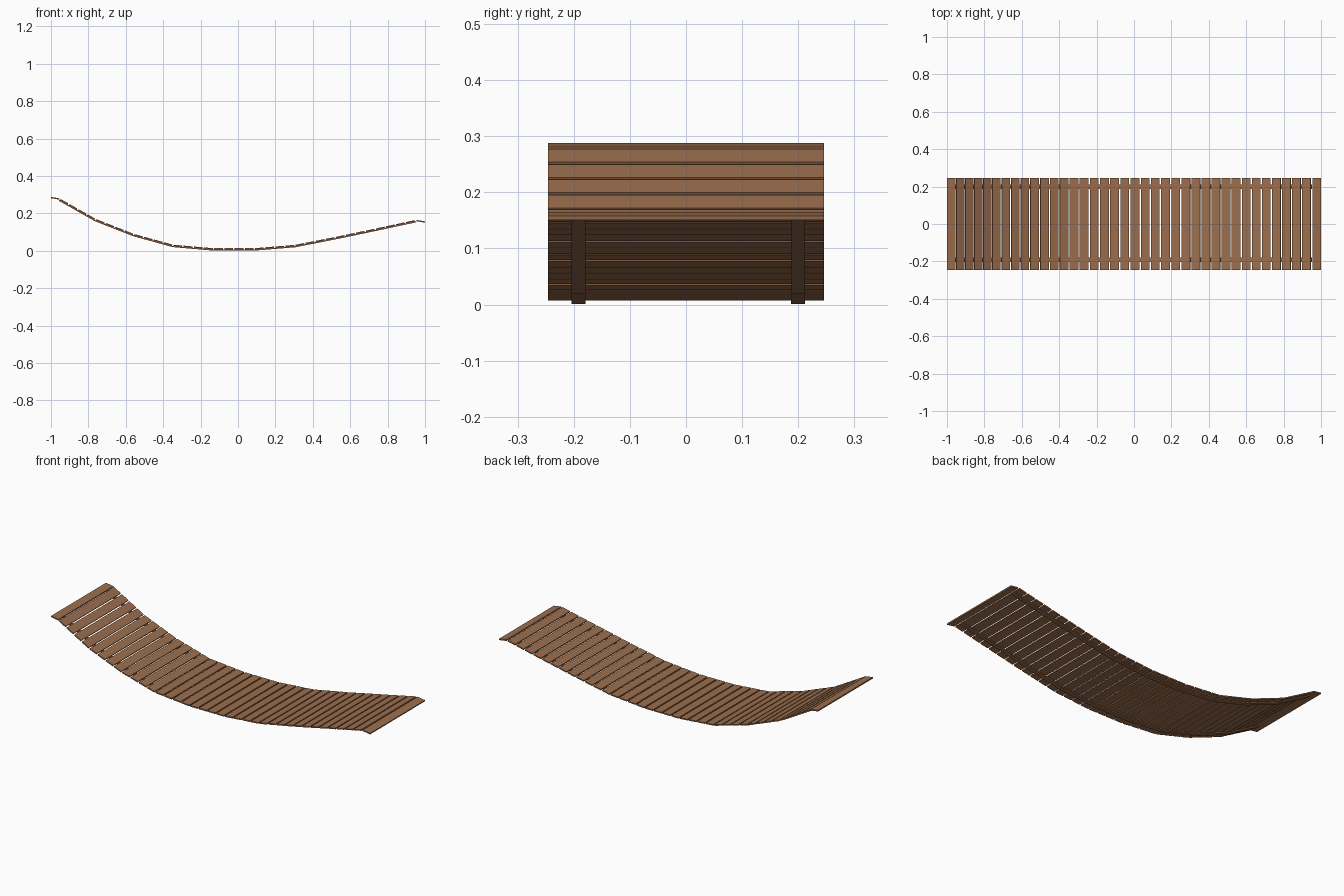
import bpy, math
from mathutils import Matrix, Vector

if "Cube" in bpy.data.objects:
    bpy.data.objects.remove(bpy.data.objects["Cube"])


def material(name, rgb):
    m = bpy.data.materials.new(name)
    m.diffuse_color = (*rgb, 1)
    m.use_nodes = True
    m.node_tree.nodes["Principled BSDF"].inputs["Base Color"].default_value = m.diffuse_color
    return m


wood = material("brown wood", (0.33, 0.155, 0.075))
beam_wood = material("dark wood", (0.30, 0.145, 0.073))


def box(name, centre, size, angle, mat):
    """Box tilted by angle in the xz plane."""
    bpy.ops.mesh.primitive_cube_add(size=1)
    o = bpy.context.object
    o.name = name
    o.data.transform(Matrix.Translation(centre) @ Matrix.Rotation(-angle, 4, 'Y')
                     @ Matrix.Diagonal((*size, 1)))
    o.data.materials.append(mat)
    return o


# sagging path (underside of the planks): nine straight spans between joints
joints = [(-0.955, 0.273), (-0.763, 0.164), (-0.559, 0.084), (-0.349, 0.026),
          (-0.131, 0.007), (0.087, 0.007), (0.305, 0.025), (0.52, 0.067),
          (0.735, 0.112), (0.950, 0.158)]
T, W, RIB = 0.007, 0.047, 0.006

for i, (a, b) in enumerate(zip(joints, joints[1:])):
    a, b = Vector((a[0], 0, a[1])), Vector((b[0], 0, b[1]))
    d = b - a
    ang = math.atan2(d.z, d.x)
    up = Vector((-math.sin(ang), 0, math.cos(ang)))
    # four planks per span
    for k in range(4):
        c = a + d * (k + 0.5) / 4 + up * T / 2
        box(f"plank_{i}_{k}", c, (W, 0.492, T), ang, wood)
    # two beams under the planks
    for side, y in (("front", -0.192), ("back", 0.2)):
        c = (a + b) / 2 - up * RIB / 2 + Vector((0, y, 0))
        box(f"{side}_beam_{i}", c, (d.length + 0.001, 0.025, RIB), ang, beam_wood)

# tilted landing planks at both ends
box("left_end_plank", (-0.977, 0, 0.281), (W, 0.492, T), math.radians(-9), wood)
box("right_end_plank", (0.977, 0, 0.158), (W, 0.492, T), math.radians(-9), wood)
